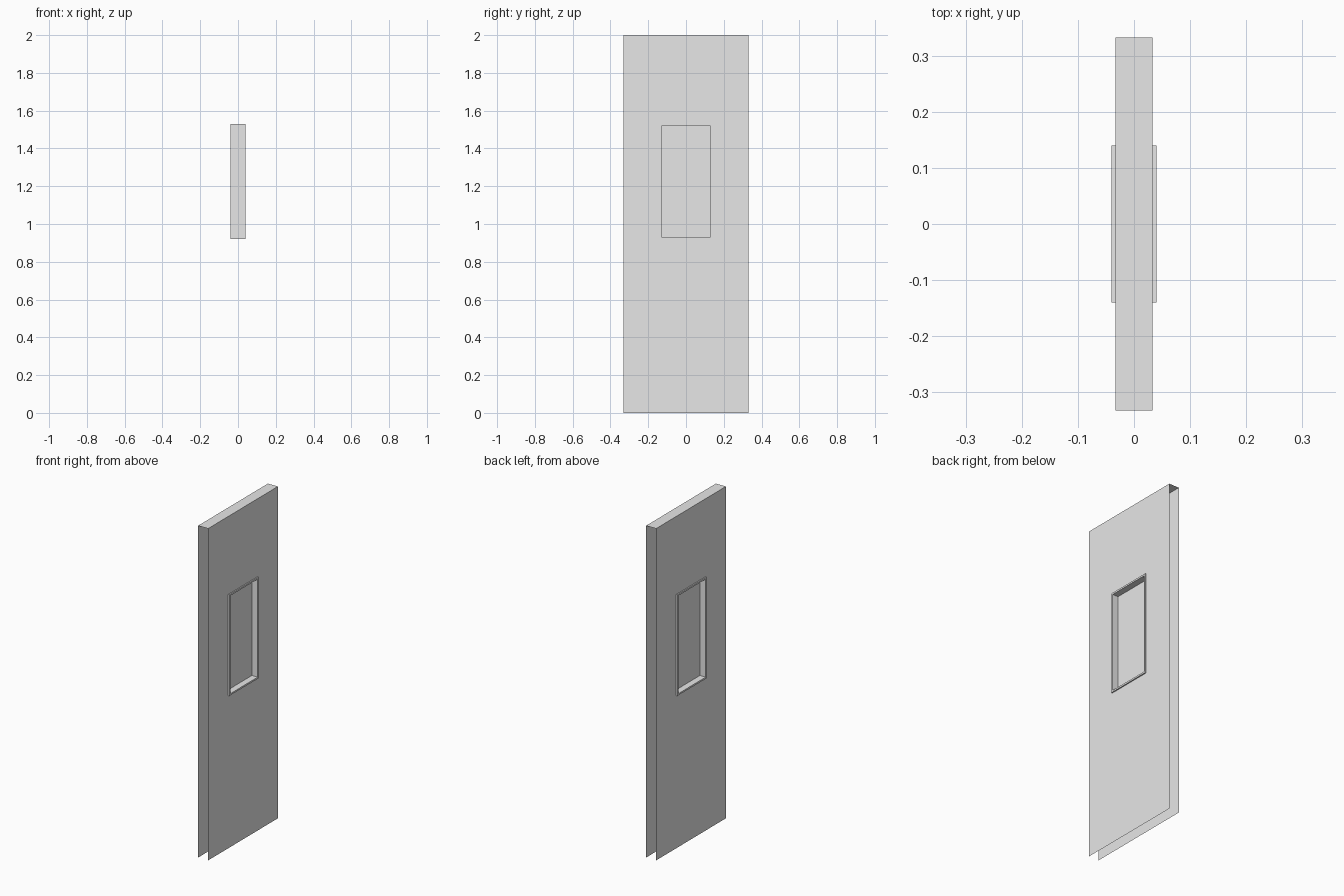
import bpy
import bmesh

cube = bpy.data.objects.get("Cube")
if cube:
    bpy.data.objects.remove(cube, do_unlink=True)

grey = bpy.data.materials.new("light_grey")
grey.use_nodes = True
grey.diffuse_color = (0.8, 0.8, 0.8, 1)
grey.node_tree.nodes["Principled BSDF"].inputs["Base Color"].default_value = (0.8, 0.8, 0.8, 1)

# Rectangles as (half width in y, bottom z, top z)
DOOR = (0.332, 0.0, 2.0)
FRAME = (0.14, 0.92, 1.53)
GLASS = (0.13, 0.93, 1.52)
DOOR_X, FRAME_X = 0.033, 0.04


def rectangle(bm, x, rect):
    """Four corners, counter-clockwise when seen from +x."""
    w, low, high = rect
    return [bm.verts.new((x, y, z)) for y, z in ((-w, low), (w, low), (w, high), (-w, high))]


def bridge(bm, a, b):
    """Four quads joining two rectangles."""
    for i in range(4):
        j = (i + 1) % 4
        bm.faces.new((a[i], a[j], b[j], b[i]))


def finish(bm, name):
    mesh = bpy.data.meshes.new(name)
    bm.to_mesh(mesh)
    bm.free()
    mesh.materials.append(grey)
    obj = bpy.data.objects.new(name, mesh)
    bpy.context.collection.objects.link(obj)
    return obj


# Door skin: two sheets with a window opening, closed only along the top
bm = bmesh.new()
right_outer, right_hole = rectangle(bm, -DOOR_X, DOOR), rectangle(bm, -DOOR_X, FRAME)
left_outer, left_hole = rectangle(bm, DOOR_X, DOOR), rectangle(bm, DOOR_X, FRAME)
bridge(bm, left_outer, left_hole)
bridge(bm, right_hole, right_outer)
bm.faces.new((right_outer[3], right_outer[2], left_outer[2], left_outer[3])).normal_update()
bmesh.ops.recalc_face_normals(bm, faces=bm.faces)
if max(bm.faces, key=lambda f: f.calc_center_median().z).normal.z < 0:
    bmesh.ops.reverse_faces(bm, faces=bm.faces)
finish(bm, "door_skin")

# Window frame: a closed rectangular ring running through the door
bm = bmesh.new()
loops = [rectangle(bm, x, r) for x, r in
         ((-FRAME_X, FRAME), (FRAME_X, FRAME), (FRAME_X, GLASS), (-FRAME_X, GLASS))]
for k in range(4):
    bridge(bm, loops[k], loops[(k + 1) % 4])
bmesh.ops.recalc_face_normals(bm, faces=bm.faces)
finish(bm, "window_frame")

# Window pane: thin sheet in the middle of the frame
bm = bmesh.new()
back, front = rectangle(bm, -0.002, GLASS), rectangle(bm, 0.002, GLASS)
bm.faces.new(front)
bm.faces.new(back[::-1])
bridge(bm, back, front)
bmesh.ops.recalc_face_normals(bm, faces=bm.faces)
finish(bm, "window_pane")
